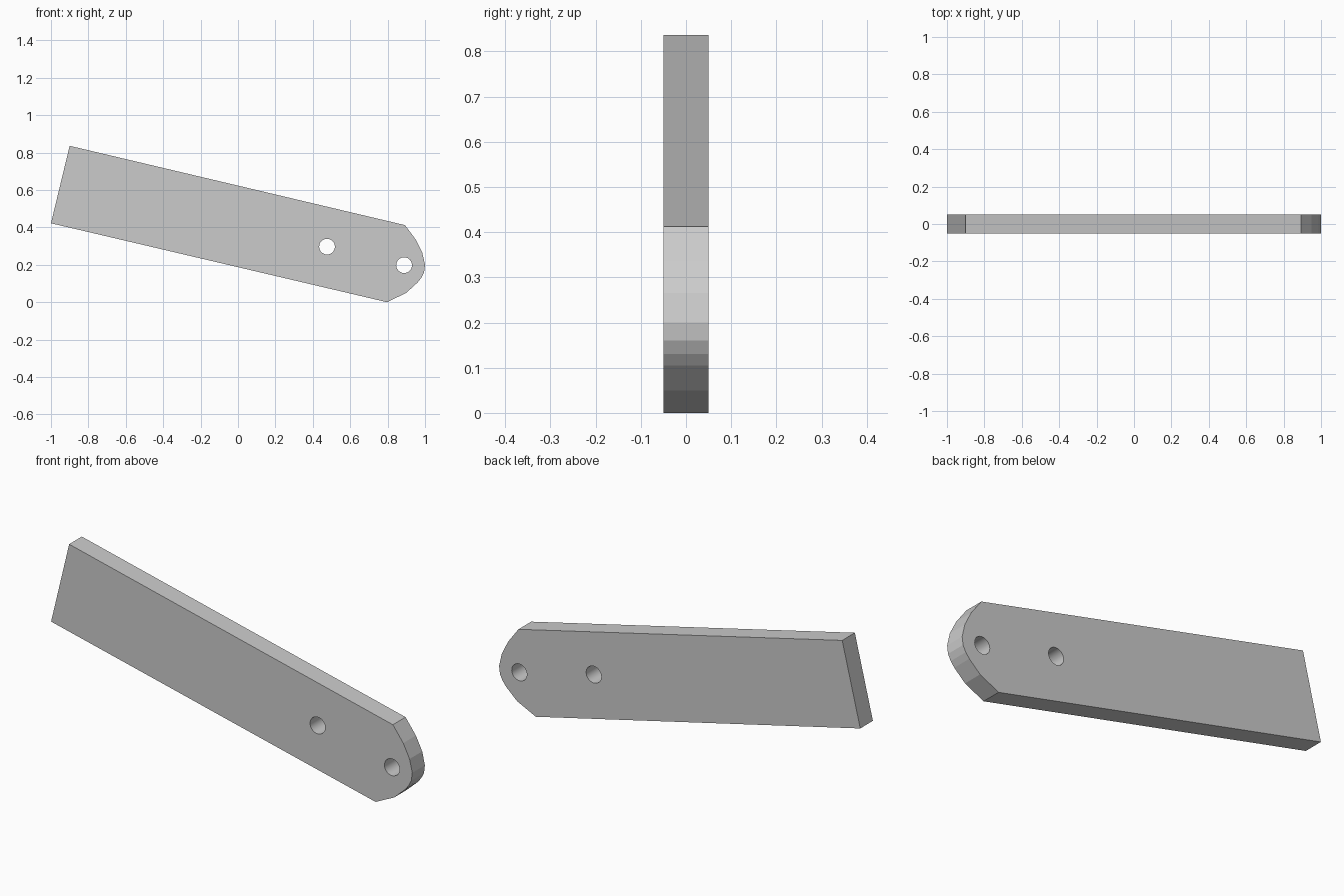
import bpy, bmesh
from math import cos, sin, tau

cube = bpy.data.objects.get("Cube")
if cube:
    bpy.data.objects.remove(cube, do_unlink=True)

THICK = 0.1
HOLE_R = 0.042
HOLES = [(0.476, 0.297), (0.888, 0.198)]
# Slanted bar with a rounded nose
OUTLINE = [(-1, 0.422), (-0.9, 0.836), (0.893, 0.412), (0.95, 0.335), (0.985, 0.265),
           (1, 0.2), (0.995, 0.16), (0.98, 0.13), (0.96, 0.105), (0.9, 0.05), (0.797, 0)]


def circle(cx, cz, r, n=32):
    return [(cx + r * cos(tau * i / n), cz + r * sin(tau * i / n)) for i in range(n)]


def add_loop(bm, points):
    verts = [bm.verts.new((x, -THICK / 2, z)) for x, z in points]
    return [bm.edges.new((v, verts[i - 1])) for i, v in enumerate(verts)]


# Grey material
grey = bpy.data.materials.new("grey")
grey.use_nodes = True
colour = (0.6, 0.6, 0.6, 1)
grey.diffuse_color = colour
grey.node_tree.nodes["Principled BSDF"].inputs["Base Color"].default_value = colour

# Fill the outline around the holes, then give it thickness
bm = bmesh.new()
edges = add_loop(bm, OUTLINE)
for cx, cz in HOLES:
    edges += add_loop(bm, circle(cx, cz, HOLE_R))
bmesh.ops.triangle_fill(bm, edges=edges, use_beauty=True, normal=(0, -1, 0))
result = bmesh.ops.extrude_face_region(bm, geom=bm.faces[:], use_keep_orig=True)
moved = [g for g in result["geom"] if isinstance(g, bmesh.types.BMVert)]
bmesh.ops.translate(bm, verts=moved, vec=(0, THICK, 0))
bmesh.ops.recalc_face_normals(bm, faces=bm.faces[:])
bmesh.ops.dissolve_limit(bm, angle_limit=0.01, verts=bm.verts[:], edges=bm.edges[:])

# Smooth bores, flat everywhere else
for face in bm.faces:
    c = face.calc_center_median()
    in_bore = any((c.x - x) ** 2 + (c.z - z) ** 2 < (HOLE_R * 1.01) ** 2 for x, z in HOLES)
    face.smooth = in_bore and abs(face.normal.y) < 0.5
for edge in bm.edges:
    edge.smooth = len(edge.link_faces) == 2 and all(f.smooth for f in edge.link_faces)

mesh = bpy.data.meshes.new("drilled_bar")
bm.to_mesh(mesh)
bm.free()
mesh.materials.append(grey)
bar = bpy.data.objects.new("drilled_bar", mesh)
bpy.context.collection.objects.link(bar)
